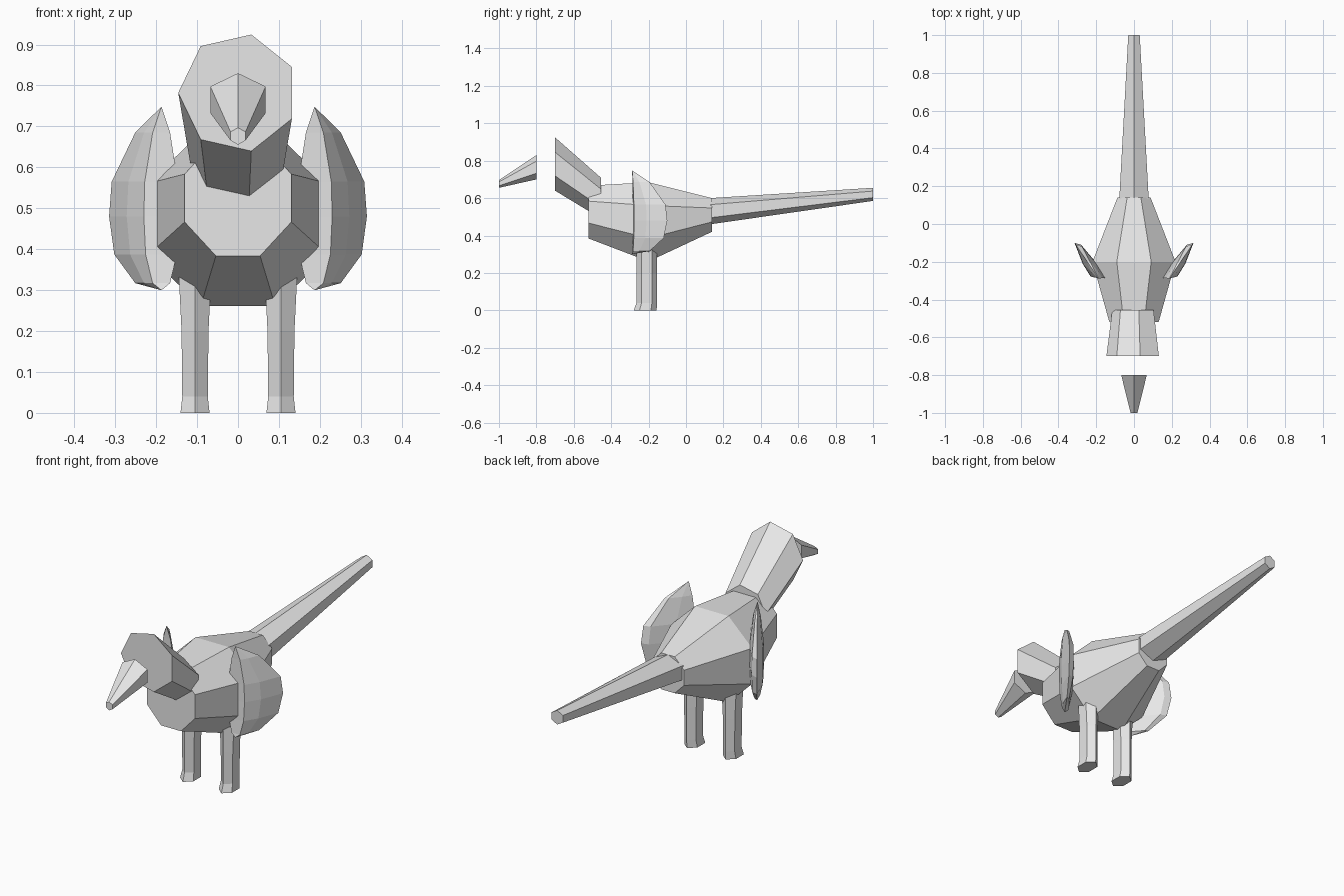
import bpy, bmesh
from math import sin, cos, pi, radians
from mathutils import Vector

cube = bpy.data.objects.get("Cube")
if cube:
    bpy.data.objects.remove(cube, do_unlink=True)

grey = bpy.data.materials.new("plain_grey")
grey.use_nodes = True
grey.diffuse_color = (0.8, 0.8, 0.8, 1)
grey.node_tree.nodes["Principled BSDF"].inputs["Base Color"].default_value = (0.8, 0.8, 0.8, 1)


def loft(name, rings):
    """Skin a closed, flat-shaded solid through a list of point rings."""
    bm = bmesh.new()
    rows = [[bm.verts.new(p) for p in ring] for ring in rings]
    n = len(rows[0])
    for a, b in zip(rows, rows[1:]):
        for i in range(n):
            j = (i + 1) % n
            bm.faces.new((a[i], a[j], b[j], b[i]))
    bm.faces.new(rows[0])
    bm.faces.new(rows[-1])
    bmesh.ops.recalc_face_normals(bm, faces=bm.faces)
    mesh = bpy.data.meshes.new(name)
    bm.to_mesh(mesh)
    bm.free()
    mesh.materials.append(grey)
    obj = bpy.data.objects.new(name, mesh)
    bpy.context.collection.objects.link(obj)
    return obj


def oval(sides, start, ra, rb):
    """Points of a polygon inscribed in an oval."""
    angles = [radians(start) + 2 * pi * i / sides for i in range(sides)]
    return [(ra * cos(t), rb * sin(t)) for t in angles]


def along_y(name, sides, start, stations):
    """Loft along y; each station is y, centre z, x radius, z radius."""
    loft(name, [[Vector((u, y, cz + v)) for u, v in oval(sides, start, rx, rz)]
                for y, cz, rx, rz in stations])


# Body, tail, head and beak
along_y("body", 8, 22.5, [(-0.52, 0.525, 0.141, 0.153),
                          (-0.2, 0.473, 0.238, 0.229),
                          (0.14, 0.51, 0.095, 0.097)])
along_y("tail", 6, 90, [(0.13, 0.53, 0.09, 0.07), (1.0, 0.62, 0.035, 0.035)])
along_y("head", 7, 180, [(-0.7, 0.782, 0.146, 0.146), (-0.455, 0.6, 0.115, 0.112)])
along_y("beak", 6, 90, [(-1.0, 0.676, 0.021, 0.021), (-0.8, 0.765, 0.078, 0.065)])

# Legs: z, centre y, x radius, y radius
leg_stations = [(0, -0.218, 0.041, 0.061), (0.04, -0.21, 0.036, 0.055),
                (0.2, -0.21, 0.038, 0.055), (0.34, -0.21, 0.046, 0.055)]
# Wing cross-section, shrunk towards the leading edge at top and bottom
wing_section = [(0.145, -0.285), (0.23, -0.278), (0.272, -0.21),
                (0.315, -0.1), (0.28, -0.11), (0.2, -0.205)]
wing_stations = [(0.3, 0.01), (0.317, 0.5), (0.387, 0.9), (0.48, 1),
                 (0.565, 0.95), (0.685, 0.5), (0.747, 0.01)]
root = Vector((0.187, -0.288))

for side, s in (("left", 1), ("right", -1)):
    loft(side + "_leg", [[Vector((s * (0.105 + u), cy + v, z))
                          for u, v in oval(6, 90, rx, ry)]
                         for z, cy, rx, ry in leg_stations])
    rings = []
    for z, f in wing_stations:
        pts = [root.lerp(Vector(p), f) for p in wing_section]
        rings.append([Vector((s * p.x, p.y, z)) for p in pts])
    loft(side + "_wing", rings)
